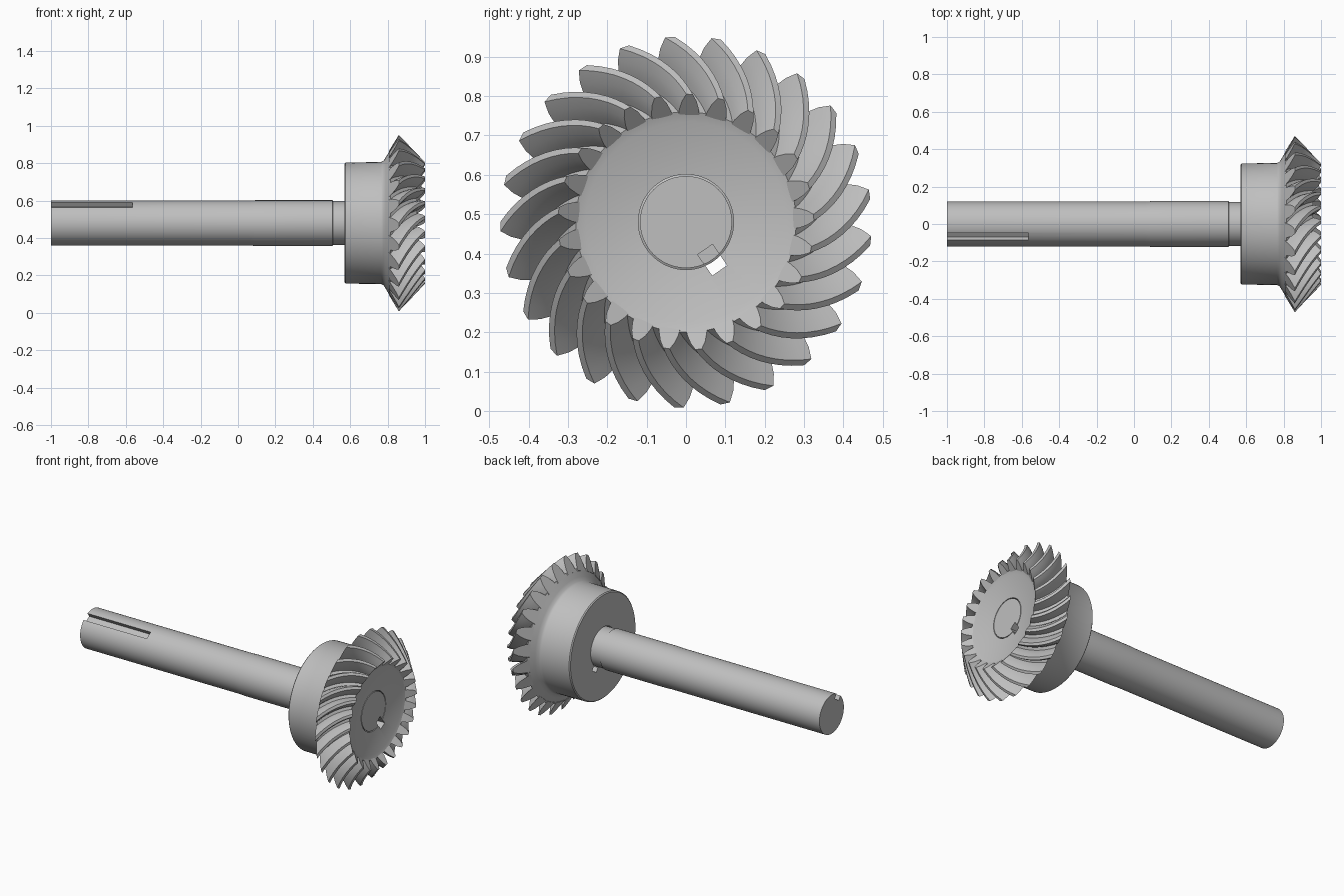
import bpy, bmesh
from math import sin, cos, pi, radians, atan2
from mathutils import Matrix, Vector

AXIS_Z = 0.48
TEETH = 25
KEY_DIR = Vector((0, -0.57, 0.82)).normalized()

cube = bpy.data.objects.get("Cube")
if cube:
    bpy.data.objects.remove(cube, do_unlink=True)

steel = bpy.data.materials.new("grey steel")
steel.use_nodes = True
colour = (0.52, 0.52, 0.52, 1)
steel.diffuse_color = colour
steel.node_tree.nodes["Principled BSDF"].inputs["Base Color"].default_value = colour


def polar(x, r, a):
    """Point at radius r and angle a around the shaft axis."""
    return Vector((x, r * sin(a), AXIS_Z + r * cos(a)))


def finish(name, bm, angle=35):
    bmesh.ops.recalc_face_normals(bm, faces=bm.faces[:])
    mesh = bpy.data.meshes.new(name)
    bm.to_mesh(mesh)
    bm.free()
    mesh.materials.append(steel)
    obj = bpy.data.objects.new(name, mesh)
    bpy.context.collection.objects.link(obj)
    smooth(obj, angle)
    return obj


def smooth(obj, angle):
    bpy.ops.object.select_all(action='DESELECT')
    bpy.context.view_layer.objects.active = obj
    obj.select_set(True)
    bpy.ops.object.shade_smooth_by_angle(angle=radians(angle))


def revolve(name, profile, sides, ring=False):
    """Turn an (x, radius) profile; a ring closes on itself, else ends are capped."""
    bm = bmesh.new()
    loops = [[bm.verts.new(polar(x, r, 2 * pi * i / sides)) for i in range(sides)]
             for x, r in profile]
    pairs = list(zip(loops, loops[1:]))
    if ring:
        pairs.append((loops[-1], loops[0]))
    else:
        bm.faces.new(loops[0])
        bm.faces.new(loops[-1])
    for a, b in pairs:
        for i in range(sides):
            j = (i + 1) % sides
            bm.faces.new((a[i], a[j], b[j], b[i]))
    return finish(name, bm)


def cut_keyway(obj, x0, x1, r0, r1, direction, width=0.046):
    """Cut a rectangular slot along the axis between two radii."""
    bm = bmesh.new()
    bmesh.ops.create_cube(bm, size=1)
    centre = Vector(((x0 + x1) / 2, 0, AXIS_Z)) + direction * (r0 + r1) / 2
    turn = Matrix.Rotation(-atan2(direction.y, direction.z), 4, 'X')
    size = Matrix.Diagonal((x1 - x0, width, r1 - r0, 1))
    bm.transform(Matrix.Translation(centre) @ turn @ size)
    cutter = finish("keyway_cutter", bm)
    cutter.hide_render = True
    mod = obj.modifiers.new("keyway", 'BOOLEAN')
    mod.operation, mod.object, mod.solver = 'DIFFERENCE', cutter, 'EXACT'
    bpy.ops.object.select_all(action='DESELECT')
    bpy.context.view_layer.objects.active = obj
    obj.select_set(True)
    # The slot must be cut before any shading modifier
    while obj.modifiers[0] != mod:
        bpy.ops.object.modifier_move_up(modifier=mod.name)
    bpy.ops.object.modifier_apply(modifier=mod.name)
    bpy.data.objects.remove(cutter, do_unlink=True)
    smooth(obj, 35)


# Shaft with a relieved neck, and a keyway at each end
shaft = revolve("shaft", [(-1, 0.12), (0.06, 0.12), (0.09, 0.122), (0.505, 0.122),
                          (0.508, 0.117), (0.93, 0.117)], 48)
cut_keyway(shaft, -1.1, -0.565, 0.088, 0.2, KEY_DIR)
cut_keyway(shaft, 0.59, 1.1, 0.085, 0.2, -KEY_DIR)

# Gear body: hub, back flare, root cone and dished front
body = revolve("gear_body", [(0.57, 0.121), (0.57, 0.318), (0.576, 0.324), (0.765, 0.326),
                             (0.778, 0.333), (0.79, 0.352), (0.816, 0.395),
                             (0.958, 0.28), (0.948, 0.255), (0.93, 0.121)], 75, True)
cut_keyway(body, 0.5, 1.1, 0.1, 0.15, -KEY_DIR)

# Spiral bevel teeth, swept from the wide outer end to the narrow inner end
ROOT = (Vector((0.806, 0.384)), Vector((0.95, 0.268)))
TIP = (Vector((0.86, 0.472)), Vector((1.0, 0.325)))
SECTION = [(0, -0.044), (0.35, -0.037), (0.7, -0.026), (1, -0.011),
           (1, 0.011), (0.7, 0.026), (0.35, 0.037), (0, 0.044)]
STEPS = 9
bm = bmesh.new()
for n in range(TEETH):
    start = 2 * pi * n / TEETH - radians(5)
    loops = []
    for k in range(STEPS):
        t = k / (STEPS - 1)
        sweep = radians(21) * (1.25 * t - 0.25 * t * t)
        root, tip = ROOT[0].lerp(ROOT[1], t), TIP[0].lerp(TIP[1], t)
        loop = []
        for height, half in SECTION:
            x, r = root.lerp(tip, height)
            loop.append(bm.verts.new(polar(x, r, start + sweep + half / 0.43)))
        loops.append(loop)
    for a, b in zip(loops, loops[1:]):
        for i in range(len(SECTION)):
            j = (i + 1) % len(SECTION)
            bm.faces.new((a[i], a[j], b[j], b[i]))
    bm.faces.new(loops[0])
    bm.faces.new(loops[-1])
finish("gear_teeth", bm, 30)
